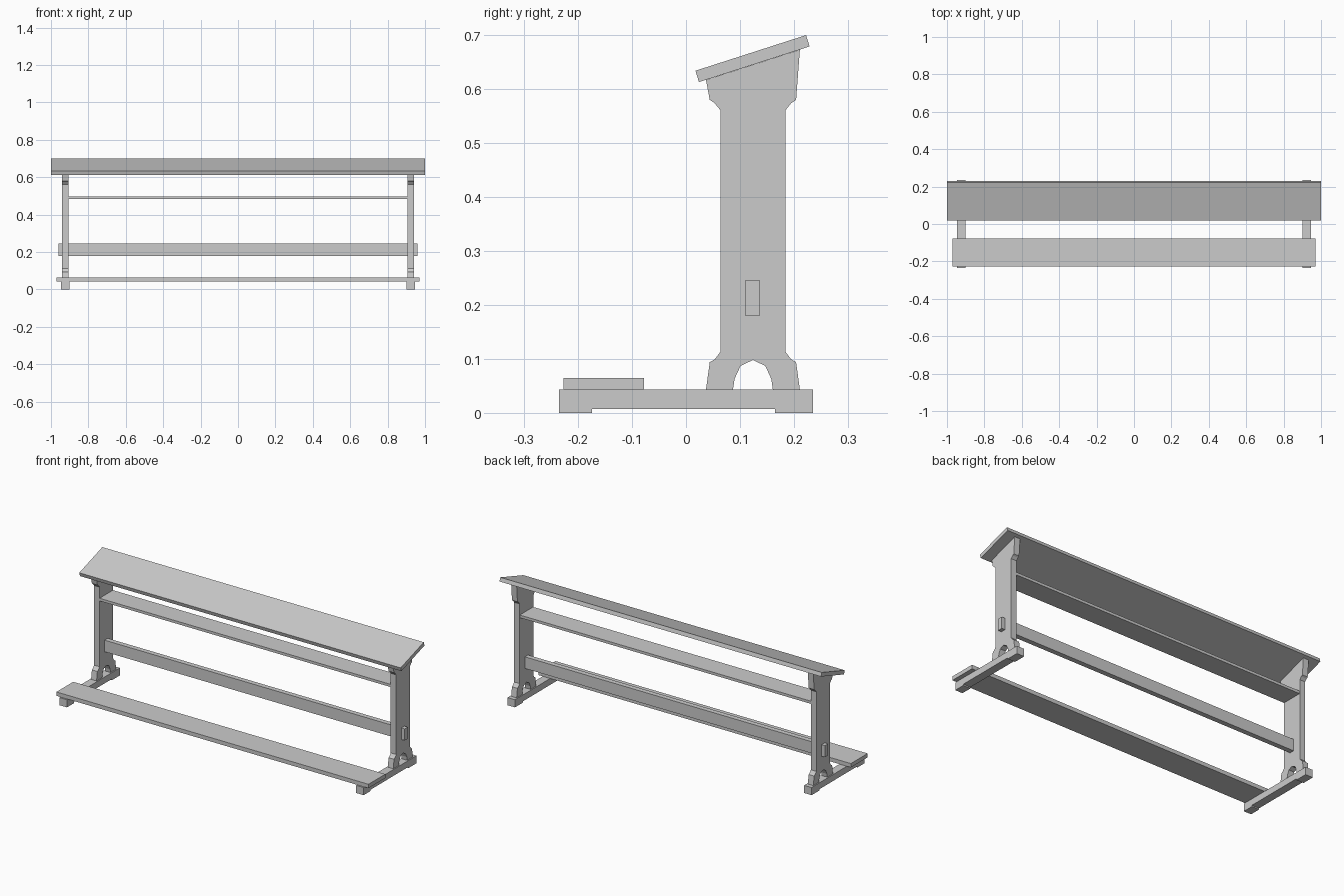
import bpy, bmesh

if "Cube" in bpy.data.objects:
    bpy.data.objects.remove(bpy.data.objects["Cube"])


def extrude_x(name, profile, x0, x1):
    """Extrude a closed (y, z) profile from x0 to x1."""
    bm = bmesh.new()
    face = bm.faces.new([bm.verts.new((x0, y, z)) for y, z in profile])
    res = bmesh.ops.extrude_face_region(bm, geom=[face])
    verts = [g for g in res["geom"] if isinstance(g, bmesh.types.BMVert)]
    bmesh.ops.translate(bm, verts=verts, vec=(x1 - x0, 0, 0))
    bmesh.ops.recalc_face_normals(bm, faces=bm.faces)
    mesh = bpy.data.meshes.new(name)
    bm.to_mesh(mesh)
    bm.free()
    obj = bpy.data.objects.new(name, mesh)
    bpy.context.collection.objects.link(obj)
    return obj


def rect(y0, y1, z0, z1):
    return [(y0, z0), (y1, z0), (y1, z1), (y0, z1)]


# Foot rail with a relieved underside
foot = [(-0.235, 0), (-0.174, 0), (-0.174, 0.007), (0.165, 0.007),
        (0.165, 0), (0.235, 0), (0.235, 0.043), (-0.235, 0.043)]

# Upright: flared base with arch, narrow shaft, flared sloping head
MID = 0.124
arch = [(0.037, 0.043), (0.034, 0.063), (0.023, 0.087)]
base = [(0.087, 0.043), (0.080, 0.094), (0.071, 0.099), (0.0605, 0.113)]
neck = [(0.0605, 0.561), (0.071, 0.574), (0.080, 0.580)]
flank = base + neck
upright = [(MID - d, z) for d, z in arch] + [(MID, 0.098)]
upright += [(MID + d, z) for d, z in reversed(arch)]
upright += [(MID + d, z) for d, z in flank] + [(0.211, 0.673), (0.037, 0.617)]
upright += [(MID - d, z) for d, z in reversed(flank)]

# End frames
for side, s in (("left", -1), ("right", 1)):
    extrude_x(f"{side}_foot", foot, s * 0.900, s * 0.946)
    extrude_x(f"{side}_upright", upright, s * 0.906, s * 0.940)

# Long boards
desk = [(0.024, 0.613), (0.229, 0.679), (0.2225, 0.700), (0.0175, 0.634)]
extrude_x("sloping_desk_top", desk, -1.0, 1.0)
extrude_x("book_shelf", rect(0.064, 0.183, 0.483, 0.498), -0.906, 0.906)
extrude_x("stretcher", rect(0.109, 0.137, 0.180, 0.245), -0.961, 0.961)
extrude_x("kneeling_board", rect(-0.227, -0.078, 0.043, 0.065), -0.971, 0.971)
